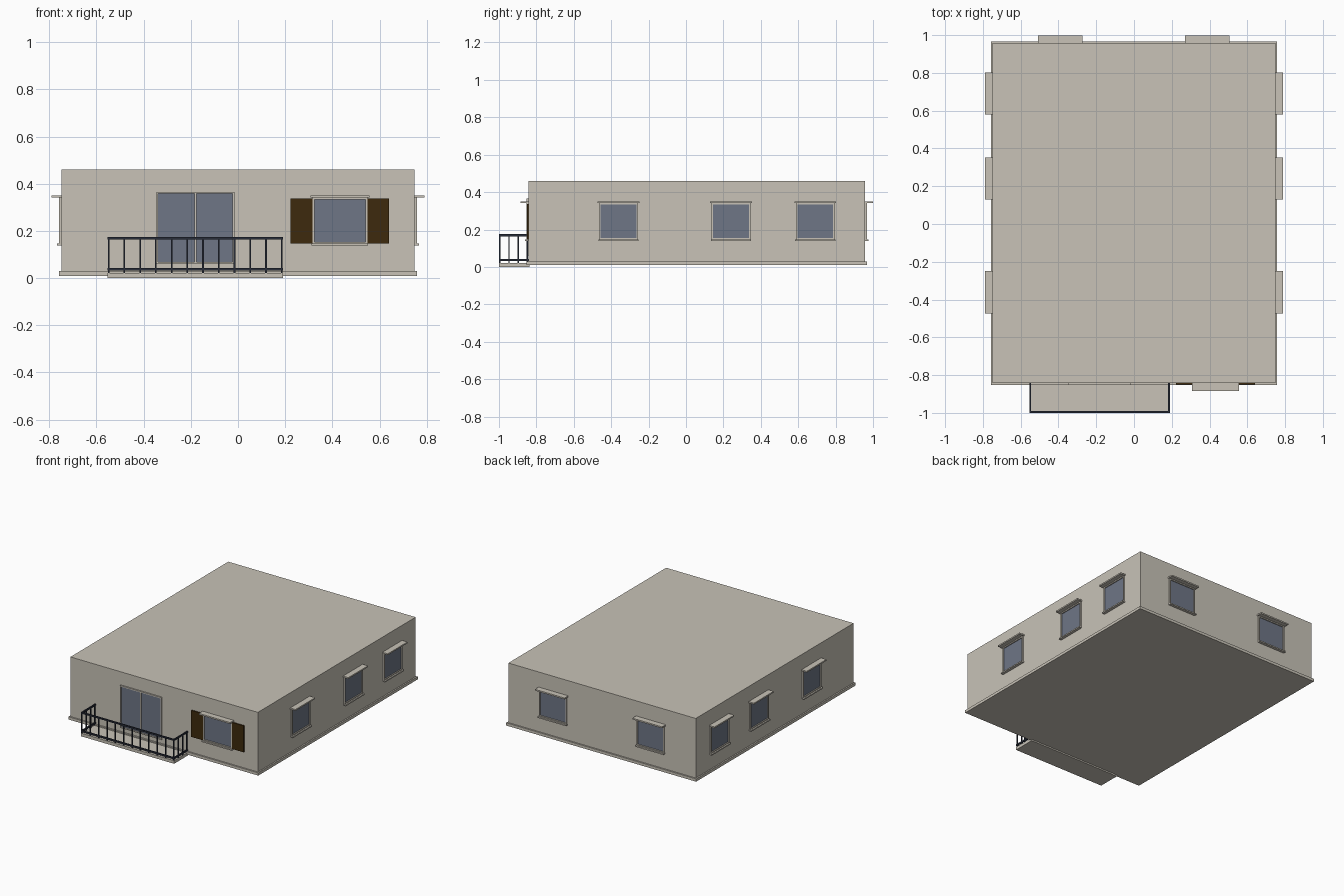
import bpy, bmesh
from math import pi
from mathutils import Matrix, Vector

cube = bpy.data.objects.get("Cube")
if cube:
    bpy.data.objects.remove(cube, do_unlink=True)


def material(name, rgb):
    m = bpy.data.materials.new(name)
    m.use_nodes = True
    m.diffuse_color = (*rgb, 1)
    m.node_tree.nodes["Principled BSDF"].inputs["Base Color"].default_value = (*rgb, 1)
    return m


STONE = material("warm grey plaster", (0.58, 0.545, 0.475))
GLASS = material("blue grey glass", (0.156, 0.181, 0.238))
WOOD = material("dark brown wood", (0.048, 0.023, 0.004))
IRON = material("dark iron", (0.022, 0.027, 0.042))


def boxes(name, mat, spans, matrix=Matrix()):
    """One object made of boxes, each given as x, y and z ranges."""
    bm = bmesh.new()
    for span in spans:
        lo = Vector([min(s) for s in span])
        hi = Vector([max(s) for s in span])
        place = Matrix.Translation((lo + hi) / 2) @ Matrix.Diagonal((*(hi - lo), 1))
        bmesh.ops.create_cube(bm, size=1, matrix=matrix @ place)
    mesh = bpy.data.meshes.new(name)
    bm.to_mesh(mesh)
    bm.free()
    mesh.materials.append(mat)
    obj = bpy.data.objects.new(name, mesh)
    bpy.context.collection.objects.link(obj)
    return obj


HALF, FRONT, BACK = 0.748, -0.842, 0.957

# House body and plinth
boxes("walls", STONE, [((-HALF, HALF), (FRONT, BACK), (0.025, 0.46))])
boxes("plinth", STONE, [((-HALF - 0.01, HALF + 0.01), (FRONT - 0.01, BACK + 0.01), (0.01, 0.03))])


def on_wall(x, y, angle):
    """Wall space: x along the wall, -y outwards, z up."""
    return Matrix.Translation((x, y, 0)) @ Matrix.Rotation(angle, 4, 'Z')


def frame(name, w, z0, z1, rim, matrix, mullion=False):
    h = w / 2
    out = (-0.01, 0.005)
    parts = [((-h, rim - h), out, (z0, z1)), ((h - rim, h), out, (z0, z1)),
             ((rim - h, h - rim), out, (z0, z0 + rim)), ((rim - h, h - rim), out, (z1 - rim, z1))]
    if mullion:
        parts.append(((-0.004, 0.004), out, (z0 + rim, z1 - rim)))
    boxes(name + "_frame", STONE, parts, matrix)
    boxes(name + "_glass", GLASS,
          [((rim - h, h - rim), (-0.003, 0.004), (z0 + rim, z1 - rim))], matrix)


def window(name, w, matrix):
    frame(name, w, 0.146, 0.341, 0.008, matrix)
    lintel, sill = w / 2 + 0.008, w / 2 + 0.003
    boxes(name + "_lintel", STONE, [((-lintel, lintel), (-0.042, 0.005), (0.341, 0.351))], matrix)
    boxes(name + "_sill", STONE, [((-sill, sill), (-0.02, 0.005), (0.138, 0.147))], matrix)


# Windows on the two sides, the back and the front
for i, y in enumerate((-0.361, 0.241, 0.691), 1):
    window(f"left_window_{i}", 0.208, on_wall(HALF, y, pi / 2))
    window(f"right_window_{i}", 0.208, on_wall(-HALF, y, -pi / 2))
for side, x in (("left", 0.388), ("right", -0.39)):
    window(f"back_{side}_window", 0.22, on_wall(x, BACK, pi))
window("front_window", 0.233, on_wall(0.432, FRONT, 0))

# Shutters
for side, x0, x1 in (("right", 0.222, 0.318), ("left", 0.547, 0.64)):
    boxes(f"{side}_shutter", WOOD, [((x0, x1), (FRONT - 0.009, FRONT + 0.003), (0.146, 0.337))])

# Sliding balcony door
frame("balcony_door", 0.331, 0.06, 0.366, 0.008, on_wall(-0.181, FRONT, 0), mullion=True)

# Balcony slab
X0, X1, Y0 = -0.553, 0.19, -1.0
boxes("balcony_slab", STONE, [((X0, X1), (Y0, FRONT + 0.005), (0, 0.022))])

# Balcony railing: rails, then evenly spaced bars
T = 0.009
rails = []
for z in (0.032, 0.164):
    span = (z, z + 0.011)
    rails.append(((X0, X1), (Y0, Y0 + T), span))
    for x in (X0, X1 - T):
        rails.append(((x, x + T), (Y0 + T, FRONT), span))
boxes("balcony_rails", IRON, rails)

B = 0.007
bars = []
for i in range(12):
    x = X0 + 0.001 + (X1 - X0 - B - 0.002) * i / 11
    bars.append(((x, x + B), (Y0 + 0.001, Y0 + 0.001 + B), (0.02, 0.17)))
for x in (X0 + 0.001, X1 - 0.001 - B):
    for i in range(1, 4):
        y = Y0 + 0.001 + 0.049 * i
        bars.append(((x, x + B), (y, y + B), (0.02, 0.17)))
boxes("balcony_bars", IRON, bars)
